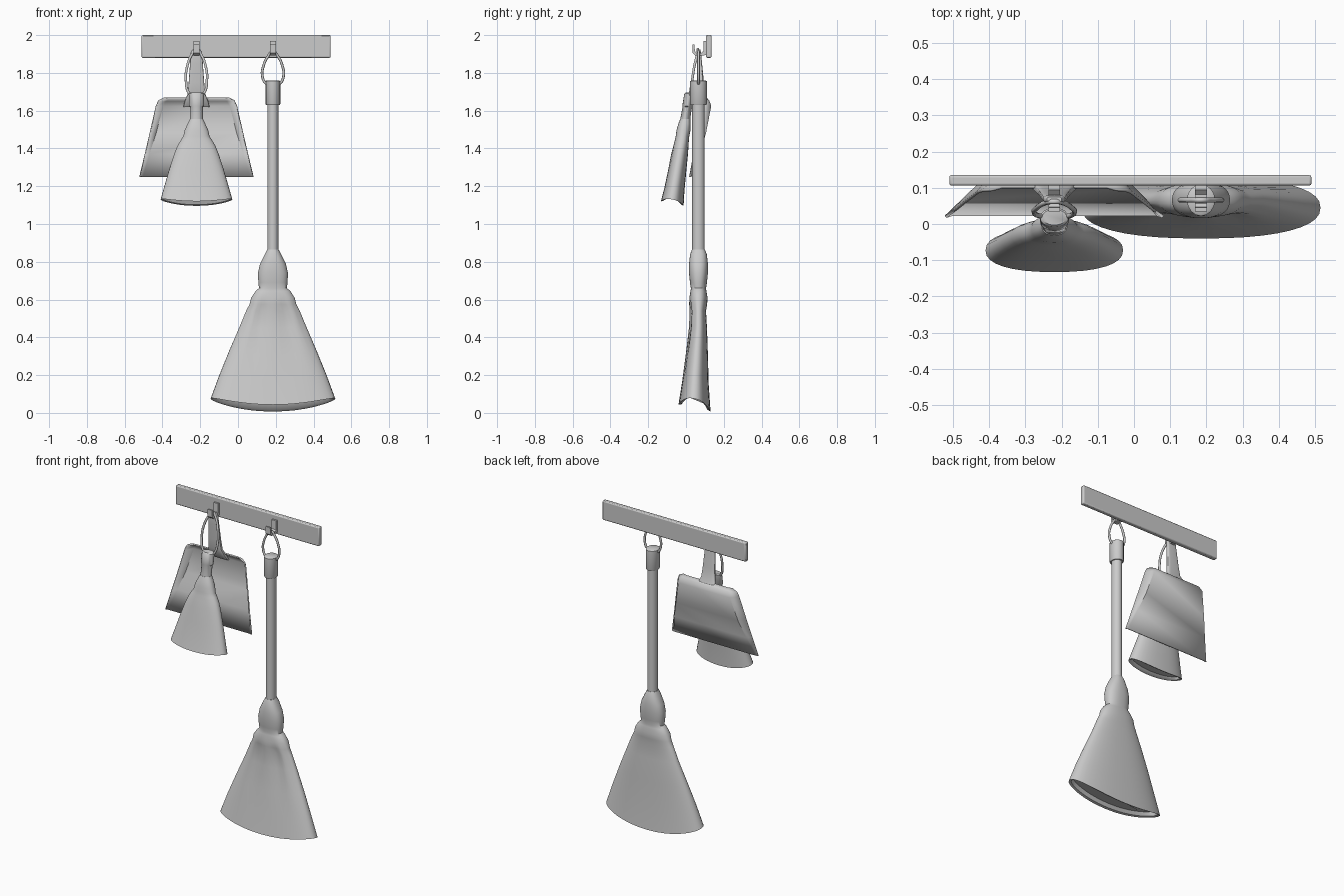
import bpy, bmesh, math
from mathutils import Vector

if "Cube" in bpy.data.objects:
    bpy.data.objects.remove(bpy.data.objects["Cube"])

PAN_X, BROOM_X = -0.22, 0.185


def make(name, verts, faces, angle=40):
    me = bpy.data.meshes.new(name)
    me.from_pydata(verts, [], faces)
    bm = bmesh.new()
    bm.from_mesh(me)
    bmesh.ops.recalc_face_normals(bm, faces=bm.faces)
    bm.to_mesh(me)
    bm.free()
    ob = bpy.data.objects.new(name, me)
    bpy.context.collection.objects.link(ob)
    bpy.ops.object.select_all(action='DESELECT')
    ob.select_set(True)
    bpy.context.view_layer.objects.active = ob
    bpy.ops.object.shade_smooth_by_angle(angle=math.radians(angle))
    return ob


def box(name, x, y, z, bevel=0.0):
    """Box from (min, max) ranges."""
    v = [(a, b, c) for a in x for b in y for c in z]
    f = [(0, 1, 3, 2), (4, 6, 7, 5), (0, 4, 5, 1), (2, 3, 7, 6), (0, 2, 6, 4), (1, 5, 7, 3)]
    ob = make(name, v, f)
    if bevel:
        m = ob.modifiers.new("bevel", 'BEVEL')
        m.width, m.segments = bevel, 2
    return ob


def loft(name, cx, rings, n=32, power=1.0):
    """Stack of rounded sections: (z, rx, ry, cy, sag, tilt, pleat)."""
    verts, faces = [], []
    for r in rings:
        z, rx, ry, cy, sag, tilt, pleat = (tuple(r) + (0,) * 7)[:7]
        for i in range(n):
            a = 2 * math.pi * i / n
            c, s = math.cos(a), math.sin(a)
            u = math.copysign(abs(c) ** power, c)
            v = math.copysign(abs(s) ** power, s)
            k = 1 + (pleat * math.cos(8 * a) if s < -0.3 else 0)
            verts.append((cx + rx * u, cy + ry * v * k,
                          z - sag * (1 - u * u) - tilt * v))
    for j in range(len(rings) - 1):
        for i in range(n):
            k = (i + 1) % n
            faces.append((j * n + i, j * n + k, (j + 1) * n + k, (j + 1) * n + i))
    faces.append(tuple(range(n)))
    faces.append(tuple(range((len(rings) - 1) * n, len(rings) * n)))
    return make(name, verts, faces)


def cord(name, pts, radius):
    """Closed smooth tube through the points."""
    cu = bpy.data.curves.new(name, 'CURVE')
    cu.dimensions = '3D'
    cu.bevel_depth, cu.bevel_resolution, cu.resolution_u = radius, 2, 6
    sp = cu.splines.new('BEZIER')
    sp.bezier_points.add(len(pts) - 1)
    for b, p in zip(sp.bezier_points, pts):
        b.co = Vector(p)
        b.handle_left_type = b.handle_right_type = 'AUTO'
    sp.use_cyclic_u = True
    ob = bpy.data.objects.new(name, cu)
    bpy.context.collection.objects.link(ob)
    bpy.ops.object.select_all(action='DESELECT')
    ob.select_set(True)
    bpy.context.view_layer.objects.active = ob
    bpy.ops.object.convert(target='MESH')


def hang_loop(name, cx, half):
    """Teardrop loop from right-half points (dx, y, z), first = top, last = bottom."""
    pts = [(cx + d, y, z) for d, y, z in half]
    pts += [(cx - d, y, z) for d, y, z in half[-2:0:-1]]
    cord(name, pts, 0.007)


# wall rail
box("wall_rail", (-0.51, 0.49), (0.106, 0.135), (1.88, 2.0), 0.006)

# hooks: J-shaped strip profile in y, z
J = [(0.108, 1.97), (0.094, 1.97), (0.092, 1.915), (0.082, 1.906), (0.056, 1.906),
     (0.047, 1.915), (0.045, 1.95), (0.034, 1.95), (0.035, 1.905), (0.05, 1.892),
     (0.09, 1.892), (0.108, 1.895)]
for label, hx in (("left", PAN_X), ("right", BROOM_X)):
    n = len(J)
    v = [(hx + s, y, z) for s in (-0.016, 0.016) for y, z in J]
    f = [tuple(range(n)), tuple(range(n, 2 * n))]
    f += [(i, (i + 1) % n, n + (i + 1) % n, n + i) for i in range(n)]
    make("hook_" + label, v, f, 35)

# long broom: stick, end cap, loop
Y = 0.066
loft("broom_stick", BROOM_X, [(1.65, .03, .033, Y), (0.83, .03, .033, Y)], 16)
loft("broom_cap", BROOM_X, [(1.76, .034, .038, Y), (1.756, .039, .044, Y),
                            (1.635, .039, .044, Y), (1.63, .036, .042, Y)], 16)
hang_loop("broom_loop", BROOM_X, [(0, .066, 1.912), (.028, .066, 1.885), (.052, .066, 1.83),
                                  (.057, .066, 1.79), (.038, .066, 1.745), (0, .066, 1.735)])

# broom head, tied at the neck, flaring to a curved open end
loft("broom_head", BROOM_X, [
    (0.865, .03, .034, Y), (0.84, .043, .044, Y), (0.79, .068, .05, Y), (0.74, .08, .05, Y),
    (0.69, .077, .045, Y), (0.66, .074, .04, Y), (0.645, .092, .042, Y), (0.61, .115, .048, Y),
    (0.575, .124, .046, Y, 0, 0, .07), (0.54, .142, .04, Y, 0, 0, .16),
    (0.46, .175, .045, Y, .01, 0, .12), (0.33, .231, .058, .058, .025, 0, .03),
    (0.2, .284, .07, .05, .04, .008), (0.075, .33, .085, .045, .05, .018),
    (0.078, .315, .068, .045, .047, .014), (0.1, .3, .055, .045, .045, .01)], 40, 0.85)


# hand brush, leaning forward: everything follows this axis
def by(z):
    return 0.018 + (z - 1.69) * 0.162


def lean(rows):
    return [(r[0], r[1], r[2], by(r[0])) + tuple(r[3:]) for r in rows]


loft("hand_brush_handle", PAN_X, lean([
    (1.695, .034, .022), (1.69, .04, .027), (1.625, .04, .027), (1.62, .034, .025),
    (1.52, .034, .027)]), 16)
loft("hand_brush_head", PAN_X, lean([
    (1.555, .035, .027), (1.53, .047, .033), (1.495, .063, .037), (1.465, .069, .036),
    (1.445, .082, .037), (1.415, .1, .04), (1.37, .118, .044, .004, 0, .03),
    (1.29, .144, .048, .01, .004), (1.2, .17, .053, .016, .008),
    (1.13, .19, .06, .022, .012), (1.132, .178, .048, .02, .01),
    (1.145, .168, .038, .018, .006)]), 32, 0.85)
hang_loop("hand_brush_loop", PAN_X, [(0, .062, 1.925), (.026, .058, 1.895), (.05, .043, 1.83),
                                     (.056, .034, 1.77), (.038, .022, 1.69), (0, .02, 1.665)])

# dustpan tray: rows of (z, rim half width, floor half width, rim y, floor y)
rows = [(1.25, .3, .285, .02, .025), (1.37, .271, .25, .041, .068), (1.48, .245, .215, .062, .102),
        (1.625, .212, .178, .087, .13), (1.652, .2, .162, .091, .12),
        (1.667, .17, .145, .093, .1)]
verts, faces = [], []
for z, w, f, yr, yf in rows:
    verts += [(PAN_X - w, yr, z), (PAN_X - f, yf, z), (PAN_X + f, yf, z), (PAN_X + w, yr, z)]
for j in range(len(rows) - 1):
    for i in range(3):
        a = 4 * j + i
        faces.append((a, a + 1, a + 5, a + 4))
pan = make("dustpan_tray", verts, faces, 50)
m = pan.modifiers.new("thickness", 'SOLIDIFY')
m.thickness, m.offset = 0.008, 0

# dustpan handle: flared flat grip
loft("dustpan_handle", PAN_X, [
    (1.925, .02, .007, .068), (1.91, .03, .01, .069), (1.85, .034, .011, .074),
    (1.75, .041, .012, .083), (1.69, .046, .013, .09), (1.65, .062, .015, .105),
    (1.62, .07, .01, .122)], 20, 0.5)
